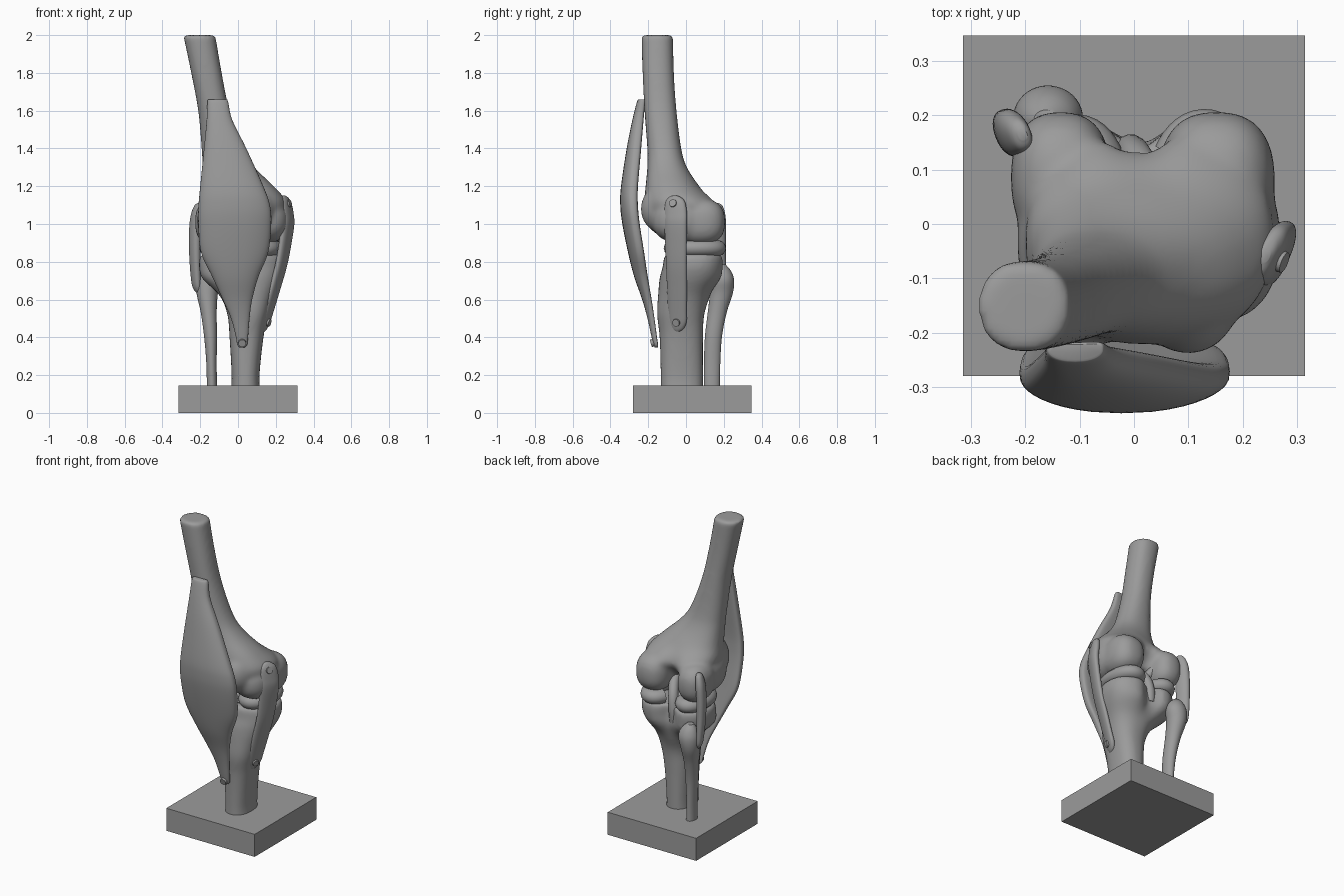
import bpy, bmesh, math
from mathutils import Vector, Matrix

if "Cube" in bpy.data.objects:
    bpy.data.objects.remove(bpy.data.objects["Cube"])

grey = bpy.data.materials.new("dark_grey")
grey.diffuse_color = (.33, .33, .33, 1)
grey.use_nodes = True
grey.node_tree.nodes["Principled BSDF"].inputs["Base Color"].default_value = grey.diffuse_color


def shade(ob, angle):
    ob.data.materials.append(grey)
    bpy.ops.object.select_all(action='DESELECT')
    ob.select_set(True)
    bpy.context.view_layer.objects.active = ob
    bpy.ops.object.shade_smooth_by_angle(angle=math.radians(angle))


def finish(name, bm, remesh=0, angle=45):
    bmesh.ops.recalc_face_normals(bm, faces=bm.faces)
    me = bpy.data.meshes.new(name)
    bm.to_mesh(me)
    bm.free()
    ob = bpy.data.objects.new(name, me)
    bpy.context.collection.objects.link(ob)
    if remesh:
        me.materials.append(grey)
        m = ob.modifiers.new("fuse", 'REMESH')
        m.mode = 'VOXEL'
        m.voxel_size = remesh
        m.use_smooth_shade = True
        s = ob.modifiers.new("soften", 'SMOOTH')
        s.factor, s.iterations = 0.5, 12
    else:
        shade(ob, angle)


def spline(rows, sub):
    # Catmull-Rom through rows of equal length
    out = []
    for i in range(len(rows) - 1):
        p = [rows[max(0, min(len(rows) - 1, i + k))] for k in (-1, 0, 1, 2)]
        for j in range(sub):
            t = j / sub
            out.append([0.5 * (2 * b + (c - a) * t + (2 * a - 5 * b + 4 * c - d) * t * t
                        + (3 * b - a - 3 * c + d) * t ** 3) for a, b, c, d in zip(*p)])
    return out + [list(rows[-1])]


def power(c, n):
    return math.copysign(abs(c) ** (2 / n), c)


def loft(bm, rows, n=2.0, sub=5, seg=40, bend=0.0, tilt=0.0):
    # rows: centre x, centre y, z, half x, half y, back notch depth
    rings = []
    ct, st = math.cos(math.radians(tilt)), math.sin(math.radians(tilt))
    for cx, cy, z, rx, ry, notch in spline([tuple(r) + (0,) * (6 - len(r)) for r in rows], sub):
        ring = []
        for k in range(seg):
            a = 2 * math.pi * k / seg
            u, v = power(math.cos(a), n), power(math.sin(a), n)
            x = max(rx, .003) * u
            y = max(ry, .003) * v + bend * (rx / .19) * u * u
            if v > 0:
                y -= notch * v * math.exp(-((cx + x - .01) / .06) ** 2)
            ring.append(bm.verts.new((cx + x * ct - y * st, cy + x * st + y * ct, z)))
        rings.append(ring)
    for a, b in zip(rings, rings[1:]):
        for k in range(seg):
            bm.faces.new((a[k], a[(k + 1) % seg], b[(k + 1) % seg], b[k]))
    bm.faces.new(rings[0])
    bm.faces.new(rings[-1])


def blob(bm, c, r, n=2.0):
    vs = bmesh.ops.create_uvsphere(bm, u_segments=32, v_segments=20, radius=1)['verts']
    for v in vs:
        l = sum(abs(q) ** n for q in v.co) ** (1 / n)
        v.co = [p + q / l * s for p, q, s in zip(c, v.co, r)]


def strap(name, rows, **kw):
    bm = bmesh.new()
    loft(bm, rows, **kw)
    finish(name, bm)


def pin(name, c, axis, r=0.022, depth=0.03):
    bm = bmesh.new()
    rot = Vector(axis).to_track_quat('Z', 'Y').to_matrix().to_4x4()
    bmesh.ops.create_cone(bm, cap_ends=True, segments=24, radius1=r, radius2=r * .9,
                          depth=depth, matrix=Matrix.Translation(c) @ rot)
    finish(name, bm, angle=30)


def tube(name, pts, radius, flat=1.0, zc=0):
    cu = bpy.data.curves.new(name, 'CURVE')
    cu.dimensions = '3D'
    cu.bevel_depth, cu.bevel_resolution, cu.use_fill_caps = radius, 5, True
    sp = cu.splines.new('POLY')
    sp.points.add(len(pts) - 1)
    for p, co in zip(sp.points, pts):
        p.co = (*co, 1)
    ob = bpy.data.objects.new(name, cu)
    bpy.context.collection.objects.link(ob)
    bpy.ops.object.select_all(action='DESELECT')
    ob.select_set(True)
    bpy.context.view_layer.objects.active = ob
    bpy.ops.object.convert(target='MESH')
    for v in ob.data.vertices:
        v.co.z = zc + (v.co.z - zc) * flat
    shade(ob, 50)


# Base block
bm = bmesh.new()
bmesh.ops.create_cube(bm, size=1, matrix=Matrix.Translation((0, .0335, .0725))
                      @ Matrix.Diagonal((.63, .627, .145, 1)))
finish("base", bm, angle=20)

# Thigh bone: leaning shaft flaring into two rounded condyles
bm = bmesh.new()
loft(bm, [(-.205, -.152, 2.0, .085, .084), (-.167, -.147, 1.8, .081, .083),
          (-.128, -.135, 1.6, .083, .085), (-.085, -.115, 1.4, .108, .09),
          (-.05, -.1, 1.3, .138, .105), (.0, -.072, 1.2, .19, .142),
          (.025, -.036, 1.13, .225, .185, .03), (.03, -.02, 1.08, .225, .2, .06),
          (.03, -.03, 1.0, .2, .17, .09)], n=2.3)
blob(bm, (.152, .075, 1.012), (.108, .132, .122), 2.5)
blob(bm, (.152, -.03, 1.02), (.118, .15, .12), 2.3)
blob(bm, (-.135, .085, 1.01), (.092, .122, .118), 2.5)
blob(bm, (-.125, -.03, 1.02), (.09, .15, .12), 2.3)
blob(bm, (.1, -.12, 1.08), (.1, .12, .13))
blob(bm, (-.1, -.11, 1.08), (.1, .125, .14))
finish("thigh_bone", bm, remesh=.011)

# Shin bone with a broad plateau
bm = bmesh.new()
loft(bm, [(.04, -.022, .1, .078, .112), (.04, -.022, .2, .074, .112), (.045, -.025, .4, .09, .115),
          (.052, -.028, .52, .108, .125), (.045, -.01, .62, .142, .138), (.02, .028, .71, .208, .168, .05),
          (.02, .042, .77, .226, .166, .07), (.02, .045, .82, .224, .162, .07),
          (.02, .045, .84, .21, .15, .06)], n=2.4)
blob(bm, (.015, .04, .84), (.045, .06, .05))
finish("shin_bone", bm, remesh=.011)

# Slim outer calf bone
bm = bmesh.new()
loft(bm, [(-.137, .137, .1, .028, .042), (-.14, .138, .25, .027, .043), (-.145, .145, .4, .034, .045),
          (-.155, .165, .53, .042, .05), (-.163, .187, .63, .056, .06), (-.158, .195, .7, .064, .06),
          (-.158, .193, .75, .05, .046), (-.163, .19, .785, .022, .02)])
finish("calf_bone", bm)

# Two C-shaped cartilage pads, open towards the middle
for name, cx, rx, ry, a0 in (("inner_meniscus", .13, .06, .115, -140), ("outer_meniscus", -.105, .05, .105, 40)):
    pts = [(cx + rx * math.cos(math.radians(a0 + 280 * i / 40)),
            .047 + ry * math.sin(math.radians(a0 + 280 * i / 40)), .872) for i in range(41)]
    tube(name, pts, .05, .88, .872)

# Cruciate ligaments crossing in the notch
tube("rear_cruciate", spline([(.06, -.02, .98), (.04, .06, .96), (.01, .115, .9), (-.005, .135, .82), (-.01, .13, .74)], 6), .03)
tube("front_cruciate", spline([(-.07, .1, 1.0), (-.04, .06, .95), (.01, -.01, .89), (.03, -.06, .83)], 6), .028)

# Kneecap tendon: thick curved slab tapering to the shin
strap("kneecap_tendon", [
    (-.108, -.236, 1.66, .048, .014), (-.107, -.239, 1.645, .055, .021), (-.098, -.255, 1.55, .068, .029),
    (-.068, -.277, 1.4, .112, .037), (-.033, -.302, 1.2, .167, .042), (-.02, -.305, 1.1, .189, .043),
    (-.017, -.295, 1.0, .193, .042), (-.018, -.268, .85, .178, .039), (-.014, -.24, .72, .122, .034),
    (-.003, -.208, .6, .078, .024), (.012, -.186, .5, .049, .018), (.021, -.168, .4, .032, .014),
    (.022, -.16, .36, .026, .012), (.022, -.157, .345, .01, .008)], n=3, bend=.026)
pin("kneecap_tendon_pin", (.022, -.172, .372), (0, -1, -.3))

# Inner side ligament: long flat strap with rounded ends
strap("inner_ligament", [
    (.24, -.058, 1.15, .01, .012), (.243, -.058, 1.14, .017, .036), (.249, -.057, 1.115, .024, .056),
    (.257, -.055, 1.06, .026, .064), (.262, -.055, 1.0, .025, .064), (.25, -.053, .9, .023, .061),
    (.228, -.051, .78, .022, .058), (.195, -.048, .66, .021, .056), (.16, -.046, .54, .02, .053),
    (.142, -.045, .48, .02, .051), (.133, -.045, .445, .016, .034), (.13, -.045, .43, .01, .012)],
    n=2.3, tilt=-24)
pin("inner_ligament_upper_pin", (.264, -.066, 1.107), (1, -.4, .35))
pin("inner_ligament_lower_pin", (.155, -.049, .48), (1, -.4, -.3))

# Outer side ligament down to the calf bone
strap("outer_ligament", [
    (-.205, .165, 1.11, .008, .01), (-.21, .165, 1.095, .02, .03), (-.22, .167, 1.04, .028, .044),
    (-.228, .168, .95, .028, .045), (-.229, .17, .85, .026, .043), (-.226, .174, .75, .023, .04),
    (-.221, .177, .68, .02, .035), (-.216, .178, .65, .014, .024), (-.212, .178, .635, .006, .01)],
    n=2.2, tilt=22)
